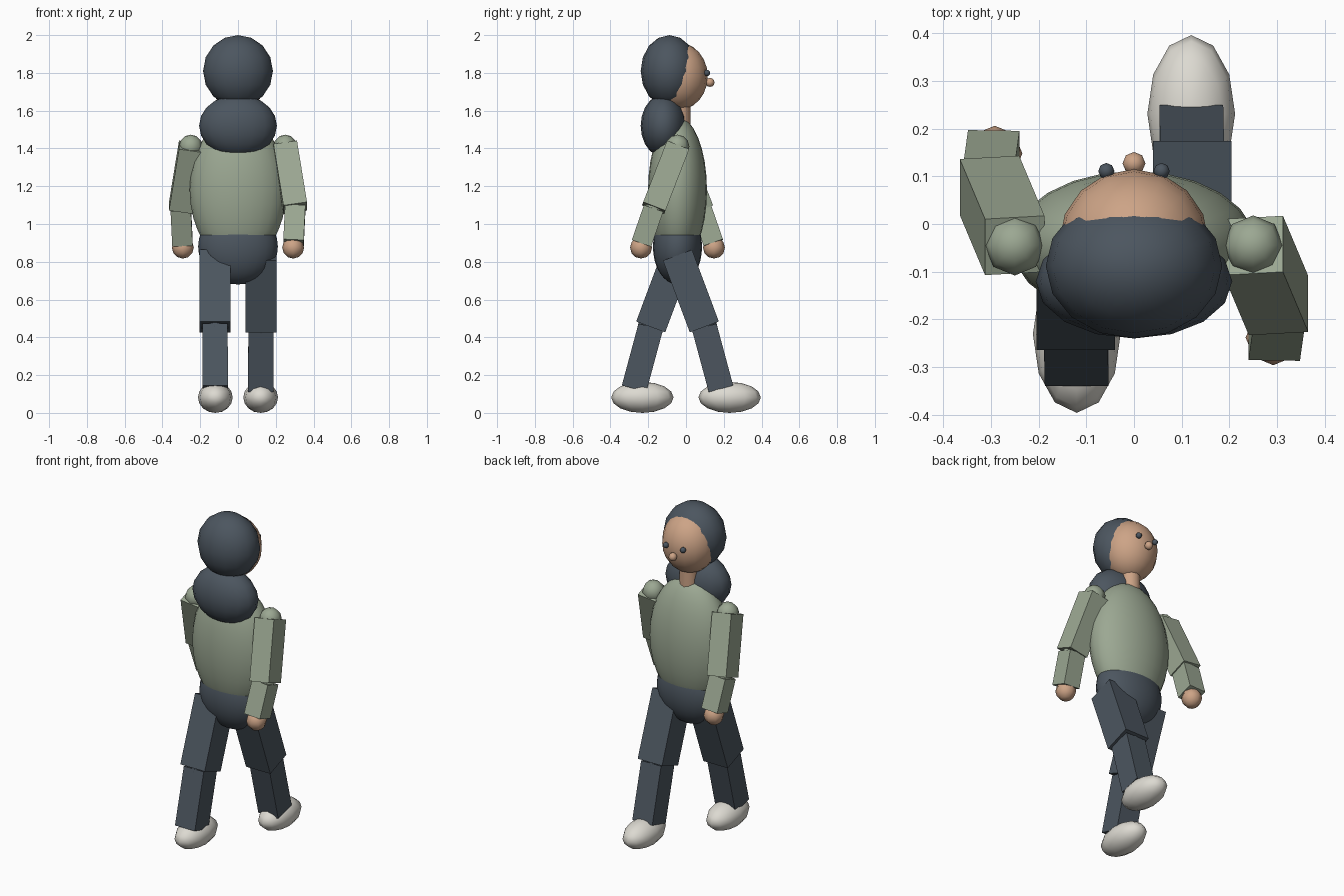
import bpy, bmesh
from mathutils import Matrix, Vector

cube = bpy.data.objects.get("Cube")
if cube:
    bpy.data.objects.remove(cube, do_unlink=True)


def material(name, rgb):
    m = bpy.data.materials.new(name)
    m.use_nodes = True
    m.diffuse_color = (*rgb, 1)
    m.node_tree.nodes["Principled BSDF"].inputs["Base Color"].default_value = (*rgb, 1)
    return m


sage = material("sage shirt", (0.33, 0.39, 0.29))
slate = material("slate trousers and hair", (0.072, 0.092, 0.115))
skin = material("skin", (0.61, 0.37, 0.24))
white = material("off white shoes", (0.72, 0.70, 0.64))


def finish(name, bm, mat, smooth):
    bmesh.ops.recalc_face_normals(bm, faces=bm.faces)
    for f in bm.faces:
        f.smooth = smooth
    mesh = bpy.data.meshes.new(name)
    bm.to_mesh(mesh)
    bm.free()
    mesh.materials.append(mat)
    obj = bpy.data.objects.new(name, mesh)
    bpy.context.scene.collection.objects.link(obj)
    return obj


def ellipsoid(name, centre, radii, mat, segments=16, rings=10):
    bm = bmesh.new()
    bmesh.ops.create_uvsphere(bm, u_segments=segments, v_segments=rings, radius=1)
    bm.transform(Matrix.Translation(centre) @ Matrix.Diagonal((*radii, 1)))
    return finish(name, bm, mat, True)


def ball(name, centre, r, mat):
    return ellipsoid(name, centre, (r, r, r), mat, 8, 6)


def limb(name, start, end, side, mat):
    """Square prism running from start to end."""
    a, b = Vector(start), Vector(end)
    d = (b - a).normalized()
    v = d.cross(Vector((1, 0, 0))).normalized()
    u = v.cross(d)
    rot = Matrix((u, v, d)).transposed().to_4x4()
    bm = bmesh.new()
    bmesh.ops.create_cube(bm, size=1)
    bm.transform(Matrix.Translation((a + b) / 2) @ rot
                 @ Matrix.Diagonal((side, side, (b - a).length, 1)))
    return finish(name, bm, mat, False)


# Body
MID = -0.045
ellipsoid("torso", (0, MID, 1.18), (0.256, 0.156, 0.388), sage, 24, 16)
ellipsoid("hips", (0, MID, 0.88), (0.211, 0.13, 0.2), slate, 24, 16)

# Neck
bm = bmesh.new()
bmesh.ops.create_cone(bm, cap_ends=True, segments=12, radius1=0.055, radius2=0.055, depth=0.2)
bm.transform(Matrix.Translation((0, -0.032, 1.57)))
neck = finish("neck", bm, skin, True)
for p in neck.data.polygons:
    p.use_smooth = abs(p.normal.z) < 0.5

# Head, face and hair
ellipsoid("head", (0, -0.038, 1.782), (0.157, 0.153, 0.178), skin, 16, 12)
ellipsoid("hair_cap", (0, -0.088, 1.81), (0.185, 0.152, 0.19), slate, 16, 8)
ellipsoid("hair_back", (0, -0.12, 1.52), (0.206, 0.12, 0.165), slate, 16, 10)
ball("nose", (0, 0.127, 1.75), 0.024, skin)

# Paired parts: the left leg and right arm are on opposite swings
for label, s in (("left", -1), ("right", 1)):
    ball(label + "_eye", (s * 0.058, 0.111, 1.8), 0.017, slate)

    # Arm swings against the leg on the same side
    shoulder = (s * 0.25, MID, 1.41)
    elbow = (s * 0.303, MID - s * 0.126, 1.085)
    wrist = (s * 0.294, MID - s * 0.19, 0.9)
    ball(label + "_shoulder", shoulder, 0.063, sage)
    limb(label + "_upper_arm", shoulder, elbow, 0.126, sage)
    ball(label + "_elbow", elbow, 0.055, sage)
    limb(label + "_forearm", elbow, wrist, 0.108, sage)
    ball(label + "_hand", (s * 0.292, MID - s * 0.193, 0.875), 0.058, skin)

    # Leg
    hip = (s * 0.122, MID, 0.835)
    knee = (s * 0.122, MID + s * 0.142, 0.455)
    ankle = (s * 0.12, MID + s * 0.23, 0.128)
    limb(label + "_thigh", hip, knee, 0.164, slate)
    ball(label + "_knee", knee, 0.07, slate)
    limb(label + "_shin", knee, ankle, 0.134, slate)
    ellipsoid(label + "_shoe", (s * 0.12, s * 0.231, 0.082), (0.092, 0.165, 0.082), white, 12, 8)
